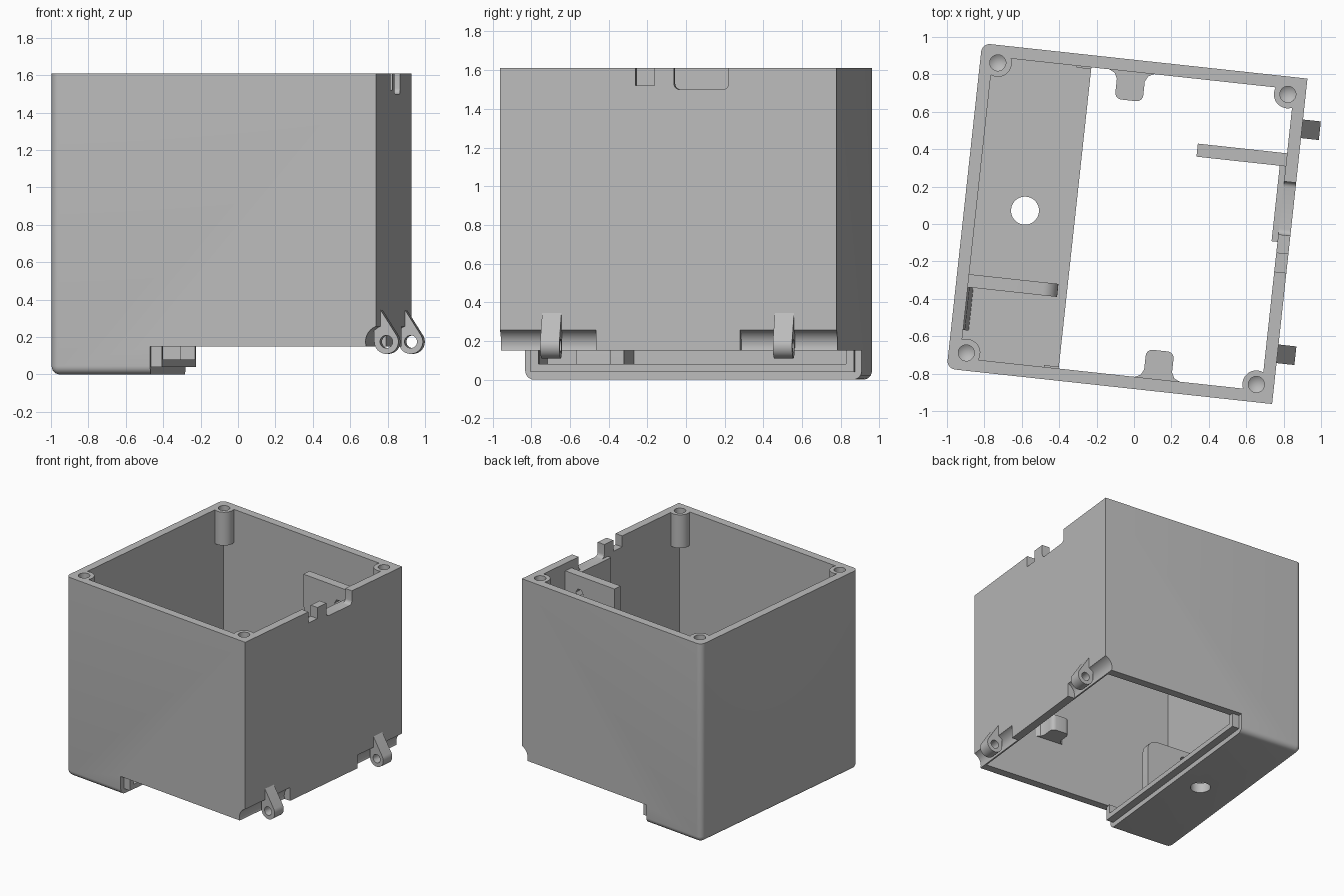
import bpy, bmesh, math
from mathutils import Matrix

if "Cube" in bpy.data.objects:
    bpy.data.objects.remove(bpy.data.objects["Cube"])

H = 1.61          # total height
R = 0.875         # outer half width
I = 0.81          # inner half width

gray = bpy.data.materials.new("plain gray")
gray.diffuse_color = (0.5, 0.5, 0.5, 1)
gray.use_nodes = True
gray.node_tree.nodes["Principled BSDF"].inputs["Base Color"].default_value = gray.diffuse_color
parts = []


def finish(name, bm, keep=True):
    bmesh.ops.recalc_face_normals(bm, faces=bm.faces)
    me = bpy.data.meshes.new(name)
    bm.to_mesh(me)
    bm.free()
    me.materials.append(gray)
    ob = bpy.data.objects.new(name, me)
    bpy.context.collection.objects.link(ob)
    if keep:
        parts.append(ob)
    return ob


def prism(name, pts, axis, a, b, keep=True):
    """Extrude a 2D outline along an axis from a to b."""
    place = {'x': lambda p, w: (w, p[0], p[1]),
             'y': lambda p, w: (p[0], w, p[1]),
             'z': lambda p, w: (p[0], p[1], w)}[axis]
    bm = bmesh.new()
    lo = [bm.verts.new(place(p, a)) for p in pts]
    hi = [bm.verts.new(place(p, b)) for p in pts]
    bm.faces.new(lo)
    bm.faces.new(hi)
    n = len(pts)
    for i in range(n):
        j = (i + 1) % n
        bm.faces.new((lo[i], lo[j], hi[j], hi[i]))
    return finish(name, bm, keep)


def box(name, x0, x1, y0, y1, z0, z1, keep=True):
    return prism(name, [(x0, y0), (x1, y0), (x1, y1), (x0, y1)], 'z', z0, z1, keep)


def arc(cx, cy, r, d0, d1, n=8):
    return [(cx + r * math.cos(math.radians(d0 + (d1 - d0) * i / n)),
             cy + r * math.sin(math.radians(d0 + (d1 - d0) * i / n))) for i in range(n + 1)]


def circle(cx, cy, r, n=32):
    return arc(cx, cy, r, 0, 360, n)[:-1]


def boolean(ob, tool, op='DIFFERENCE'):
    m = ob.modifiers.new("bool", 'BOOLEAN')
    m.object, m.operation, m.solver = tool, op, 'EXACT'
    dg = bpy.context.evaluated_depsgraph_get()
    dg.update()
    me = bpy.data.meshes.new_from_object(ob.evaluated_get(dg))
    ob.modifiers.clear()
    ob.data = me
    bpy.data.objects.remove(tool)


# Outer shell with rounded bottom and left edges
bm = bmesh.new()
bmesh.ops.create_cube(bm, size=1)
bmesh.ops.transform(bm, matrix=Matrix.Translation((0, 0, H / 2)) @ Matrix.Diagonal((2 * R, 2 * R, H, 1)),
                    verts=bm.verts)


def rounded(e):
    mid = (e.verts[0].co + e.verts[1].co) / 2
    return (mid.z < 0.01 and mid.x < R - 0.01) or (mid.x < -R + 0.01 and 0.1 < mid.z < H - 0.1)


bmesh.ops.bevel(bm, geom=[e for e in bm.edges if rounded(e)], offset=0.045,
                segments=6, profile=0.5, affect='EDGES')
body = finish("box_body", bm)
boolean(body, box("cavity", -I, I, -I, I, 0.08, 2, False))
boolean(body, box("door_opening", -0.34, 1, -1, 1, -0.1, 0.15, False))
boolean(body, prism("floor_hole", circle(-0.55, 0.01, 0.075), 'z', -0.1, 0.2, False))

# Screw posts in the corners, with pointed blind holes
for sx in (-1, 1):
    for sy in (-1, 1):
        boolean(body, prism("post", circle(sx * 0.78, sy * 0.78, 0.075), 'z', 1.34, H, False), 'UNION')
for sx in (-1, 1):
    for sy in (-1, 1):
        bm = bmesh.new()
        c = (sx * 0.78, sy * 0.78)
        ring = circle(*c, 0.043, 24)
        top = [bm.verts.new((*p, H + 0.1)) for p in ring]
        low = [bm.verts.new((*p, 1.43)) for p in ring]
        tip = bm.verts.new((*c, 1.40))
        bm.faces.new(top)
        for i in range(24):
            j = (i + 1) % 24
            bm.faces.new((top[i], top[j], low[j], low[i]))
            bm.faces.new((low[i], low[j], tip))
        boolean(body, finish("screw_hole", bm, False))

# Cable notches in the top of the right wall
wide = [(0.03, 1.75), *arc(0.06, 1.53, 0.03, 180, 270, 5), *arc(0.285, 1.53, 0.03, 270, 360, 5), (0.315, 1.75)]
boolean(body, prism("wide_notch", wide, 'x', 0.7, 1, False))
boolean(body, box("small_notch", 0.7, 1, -0.17, -0.07, 1.52, 1.75, False))

# Hinge reliefs, lugs and pin holes
PX, PZ = 0.906, 0.175
for s in (-1, 1):
    a, b = sorted((s * 0.375, s * 1.0))
    boolean(body, prism("hinge_relief", circle(PX, PZ, 0.088), 'y', a, b, False))
for s, name in ((-1, "front_hinge_lug"), (1, "back_hinge_lug")):
    outline = [*arc(PX, PZ, 0.065, 180, 390, 24), (0.872, 0.35), (0.841, 0.35)]
    lug = prism(name, outline, 'y', s * 0.605 - 0.05, s * 0.605 + 0.05)
    boolean(lug, prism("pin_hole", circle(PX, PZ, 0.034, 24), 'y', -1, 1, False))

# Stepped tongue on the floor edge with short side tabs
box("floor_tongue", -0.40, -0.28, -0.84, 0.84, 0.04, 0.08)
for s, name in ((-1, "front_tongue_tab"), (1, "back_tongue_tab")):
    a, b = sorted((s * 0.80, s * 0.84))
    box(name, -0.36, -0.28, a, b, 0.04, 0.155)

# Lower bracket standing on the floor, rounded at its free top corner
low_bracket = prism("lower_bracket", [(-0.82, 0.07), (-0.33, 0.07), *arc(-0.41, 0.44, 0.08, 0, 90), (-0.82, 0.52)],
                    'y', -0.43, -0.36)
boolean(low_bracket, prism("bracket_hole", circle(-0.65, 0.44, 0.03, 16), 'y', -1, 1, False))
prism("lower_bracket_wedge", [(-0.82, 0.07), (-0.78, 0.07), (-0.80, 0.45), (-0.82, 0.5)], 'y', -0.66, -0.42)

# Upper bracket on the right wall, rounded at its free lower corner
up_bracket = prism("upper_bracket", [(0.82, 1.55), (0.33, 1.55), *arc(0.43, 1.31, 0.10, 180, 270), (0.82, 1.21)],
                   'y', 0.396, 0.466)
boolean(up_bracket, prism("bracket_hole", circle(0.67, 1.41, 0.035, 6), 'y', -1, 1, False))
box("upper_bracket_pad", 0.778, 0.82, -0.01, 0.40, 1.21, 1.50)

# Inward rounded catches on the front and back walls
for s, c, name in ((-1, 0.25, "front_catch"), (1, -0.063, "back_catch")):
    half = [(0.12, 0.82), (0.12, 0.81), (0.09, 0.795), (0.075, 0.765), *arc(0.04, 0.691, 0.035, 0, -90, 5)]
    outline = half + [(-x, y) for x, y in reversed(half)]
    prism(name, [(c + x, s * y) for x, y in outline], 'z', 0.54, 0.67)

# Turn the whole assembly slightly about the vertical axis
turn = Matrix.Translation((-0.037, 0.002, 0)) @ Matrix.Rotation(math.radians(-6.2), 4, 'Z')
bpy.ops.object.select_all(action='DESELECT')
for ob in parts:
    ob.matrix_world = turn
    ob.select_set(True)
bpy.context.view_layer.objects.active = body
bpy.ops.object.shade_smooth_by_angle(angle=math.radians(30))
